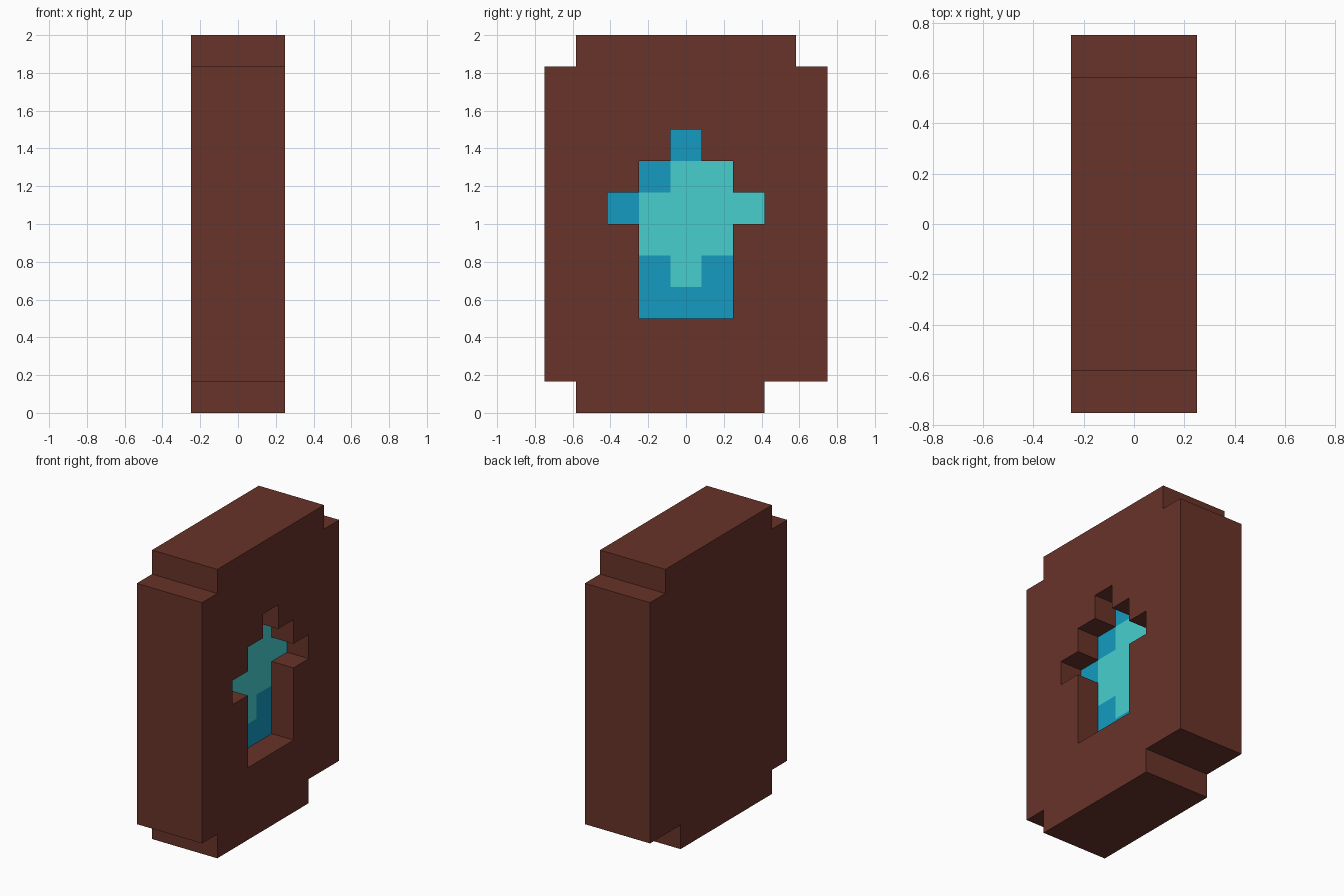
import bpy, bmesh
from mathutils import Vector

if "Cube" in bpy.data.objects:
    bpy.data.objects.remove(bpy.data.objects["Cube"])

U = 1 / 6        # size of one block cell
DEPTH = 3 * U    # thickness along x

# Cell layout of the carved side, top row first:
# '#' stone, 'b' deep blue recess, 'c' pale cyan recess, '.' empty
ROWS = [
    ".#######.",
    "#########",
    "#########",
    "####b####",
    "###bcc###",
    "##bcccc##",
    "###ccc###",
    "###bcb###",
    "###bbb###",
    "#########",
    "#########",
    ".######..",
]
SLOT = {"#": 0, "b": 1, "c": 2}


def material(name, r, g, b):
    def lin(v):
        v /= 255
        return v / 12.92 if v <= 0.04045 else ((v + 0.055) / 1.055) ** 2.4
    m = bpy.data.materials.new(name)
    m.diffuse_color = (lin(r), lin(g), lin(b), 1)
    m.use_nodes = True
    m.node_tree.nodes["Principled BSDF"].inputs["Base Color"].default_value = m.diffuse_color
    return m


def cell_at(co):
    col = int((co.y + 0.75) / U)
    row = int((2 - co.z) / U)
    return ROWS[row][col]


def extrude(bm, faces, dx):
    geom = bmesh.ops.extrude_face_region(bm, geom=faces)["geom"]
    verts = [g for g in geom if isinstance(g, bmesh.types.BMVert)]
    bmesh.ops.translate(bm, verts=verts, vec=Vector((dx, 0, 0)))
    return [g for g in geom if isinstance(g, bmesh.types.BMFace)]


bm = bmesh.new()

# Carved side as a sheet of square cells
for r, line in enumerate(ROWS):
    for c, ch in enumerate(line):
        if ch != ".":
            y, z = c * U - 0.75, 2 - r * U
            bm.faces.new([bm.verts.new((DEPTH / 2, a, b)) for a, b in
                          ((y, z - U), (y + U, z - U), (y + U, z), (y, z))])
bmesh.ops.remove_doubles(bm, verts=bm.verts[:], dist=0.001)
sheet = bm.faces[:]

# Thickness of the block
extrude(bm, sheet, -DEPTH)

# Recess sunk one cell into the carved side, with its mouth opened
pocket = [f for f in sheet if cell_at(f.calc_center_median()) in "bc"]
floor = extrude(bm, pocket, -U)
mouth = [f for f in pocket if f.is_valid]
if mouth:
    bmesh.ops.delete(bm, geom=mouth, context="FACES")

# Stone everywhere, coloured cells on the recess floor
for f in bm.faces:
    f.material_index = 0
for f in floor:
    f.material_index = SLOT[cell_at(f.calc_center_median())]
bmesh.ops.recalc_face_normals(bm, faces=bm.faces[:])

mesh = bpy.data.meshes.new("carved_block")
bm.to_mesh(mesh)
bm.free()
for m in (material("brown_stone", 104, 51, 41),
          material("deep_blue", 20, 155, 192),
          material("pale_cyan", 72, 207, 207)):
    mesh.materials.append(m)
block = bpy.data.objects.new("carved_block", mesh)
bpy.context.collection.objects.link(block)
